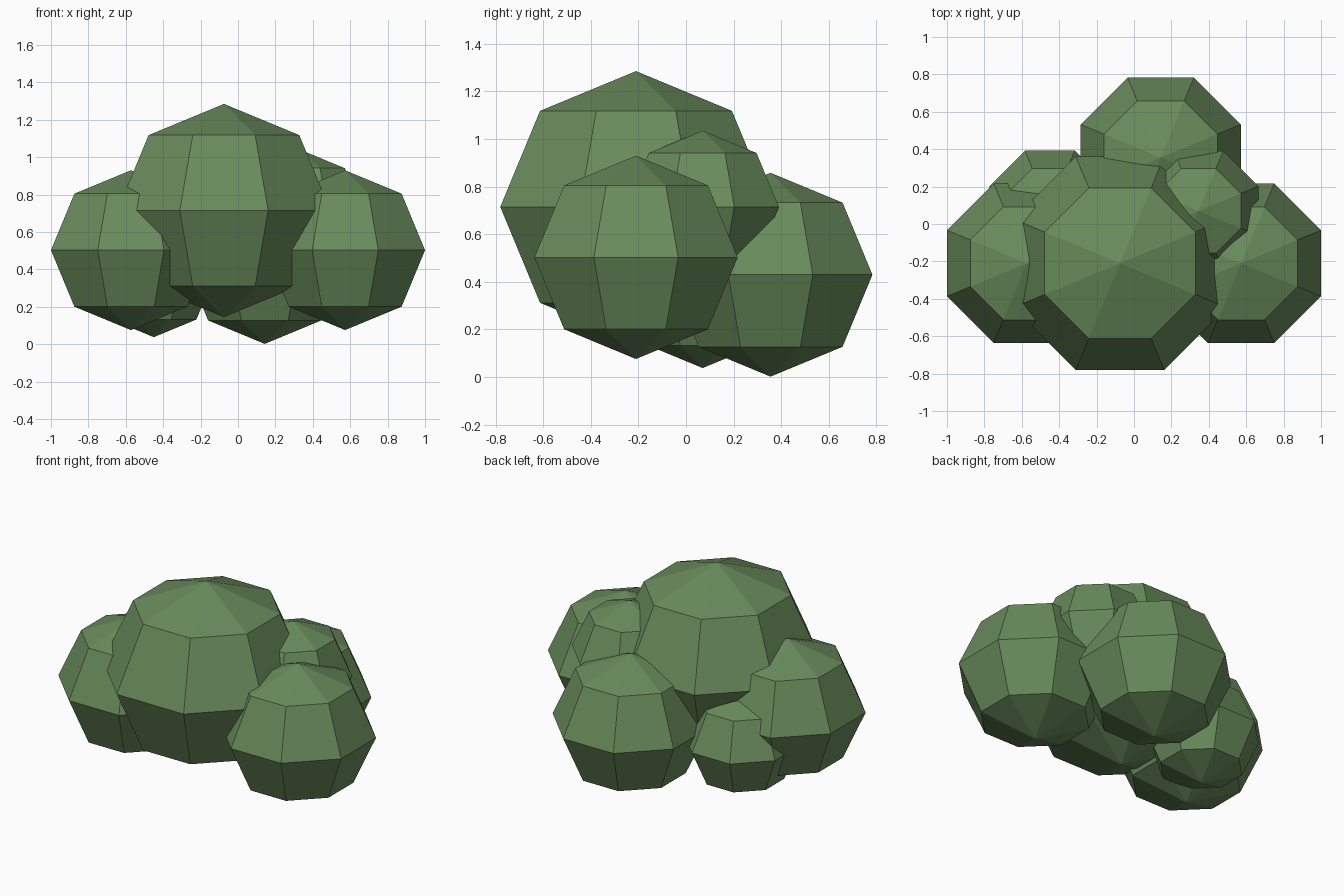
import bpy
import bmesh
from math import pi, cos
from mathutils import Matrix

cube = bpy.data.objects.get("Cube")
if cube:
    bpy.data.objects.remove(cube, do_unlink=True)

# One leaf colour for the whole bush
leaf = bpy.data.materials.new("leaf_green")
leaf.use_nodes = True
green = (0.14, 0.26, 0.105, 1)
leaf.diffuse_color = green
bsdf = leaf.node_tree.nodes["Principled BSDF"]
bsdf.inputs["Base Color"].default_value = green
bsdf.inputs["Roughness"].default_value = 0.9

SIDES = 8
WIDEN = 1 / cos(pi / SIDES)  # makes the flat sides lie at the radius


def leaf_clump(name, centre, radius):
    """Faceted eight-sided ball with flat sides facing the axes."""
    bm = bmesh.new()
    bmesh.ops.create_uvsphere(bm, u_segments=SIDES, v_segments=4, radius=radius)
    turn = Matrix.Rotation(pi / SIDES, 4, 'Z')
    bm.transform(turn @ Matrix.Diagonal((WIDEN, WIDEN, 1, 1)))
    mesh = bpy.data.meshes.new(name)
    bm.to_mesh(mesh)
    bm.free()
    mesh.materials.append(leaf)
    obj = bpy.data.objects.new(name, mesh)
    obj.location = centre
    bpy.context.collection.objects.link(obj)


# Large crown and the clumps around it
leaf_clump("crown_clump", (-0.075, -0.21, 0.715), 0.57)
for side, x in (("left", 0.573), ("right", -0.573)):
    leaf_clump(side + "_clump", (x, -0.21, 0.503), 0.427)
leaf_clump("back_clump", (0.143, 0.355, 0.43), 0.428)

# Small filler clumps
leaf_clump("upper_left_clump", (0.345, 0.07, 0.715), 0.32)
leaf_clump("lower_right_clump", (-0.45, 0.07, 0.36), 0.322)
